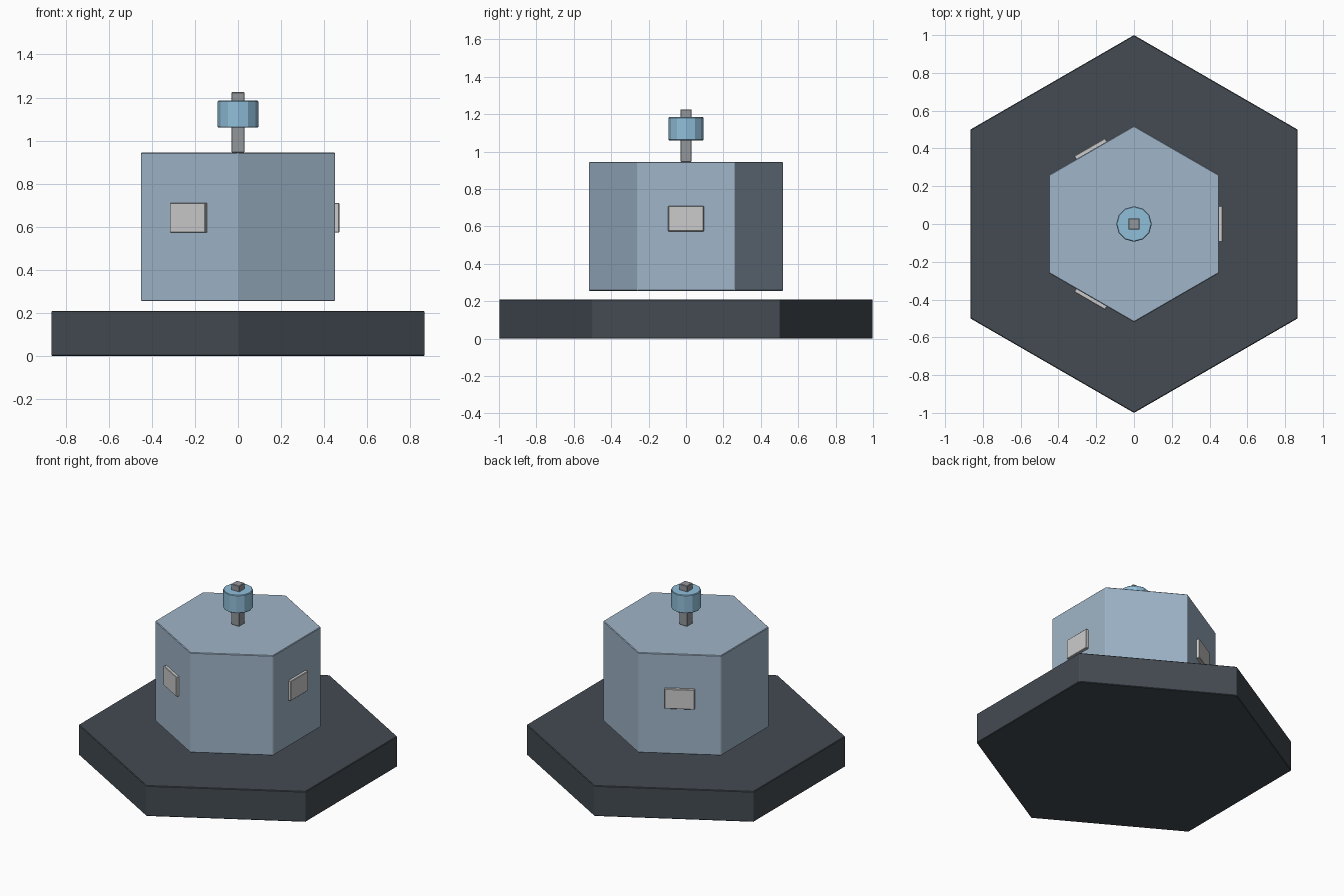
import bpy
from math import radians, cos, sin

if "Cube" in bpy.data.objects:
    bpy.data.objects.remove(bpy.data.objects["Cube"])


def material(name, rgb):
    m = bpy.data.materials.new(name)
    m.diffuse_color = (*rgb, 1)
    m.use_nodes = True
    m.node_tree.nodes["Principled BSDF"].inputs["Base Color"].default_value = m.diffuse_color
    return m


DARK = material("dark slate", (0.056, 0.07, 0.084))
BLUE = material("pale blue", (0.35, 0.46, 0.58))
LIGHT = material("light panel", (0.55, 0.57, 0.56))
GLASS = material("beacon blue", (0.28, 0.52, 0.70))
METAL = material("metal grey", (0.29, 0.31, 0.33))


def finish(name, mat, bevel):
    ob = bpy.context.object
    ob.name = name
    ob.data.materials.append(mat)
    b = ob.modifiers.new("edge bevel", 'BEVEL')
    b.width = bevel
    b.segments = 1
    b.limit_method = 'ANGLE'
    b.angle_limit = radians(40)
    return ob


def prism(name, sides, radius, z0, z1, mat, bevel):
    bpy.ops.mesh.primitive_cylinder_add(
        vertices=sides, radius=radius, depth=z1 - z0, location=(0, 0, (z0 + z1) / 2))
    return finish(name, mat, bevel)


def box(name, size, loc, mat, bevel, turn=0):
    bpy.ops.mesh.primitive_cube_add(size=1, location=loc, rotation=(0, 0, turn))
    bpy.context.object.scale = size
    bpy.ops.object.transform_apply(location=False, rotation=False, scale=True)
    return finish(name, mat, bevel)


# Hexagonal base and the tower hovering just above it
prism("base", 6, 1.0, 0.0, 0.21, DARK, 0.004)
prism("tower", 6, 0.52, 0.255, 0.945, BLUE, 0.004)

# Square mast carrying a twelve-sided beacon
box("mast", (0.06, 0.06, 0.28), (0, 0, 1.085), METAL, 0.003)
prism("beacon", 12, 0.094, 1.06, 1.185, GLASS, 0.004)

# Wall panels on every other face of the tower
for i in range(3):
    a = radians(120 * i)
    box(f"wall_panel_{i + 1}", (0.04, 0.19, 0.136),
        (0.45 * cos(a), 0.45 * sin(a), 0.642), LIGHT, 0.003, a)
